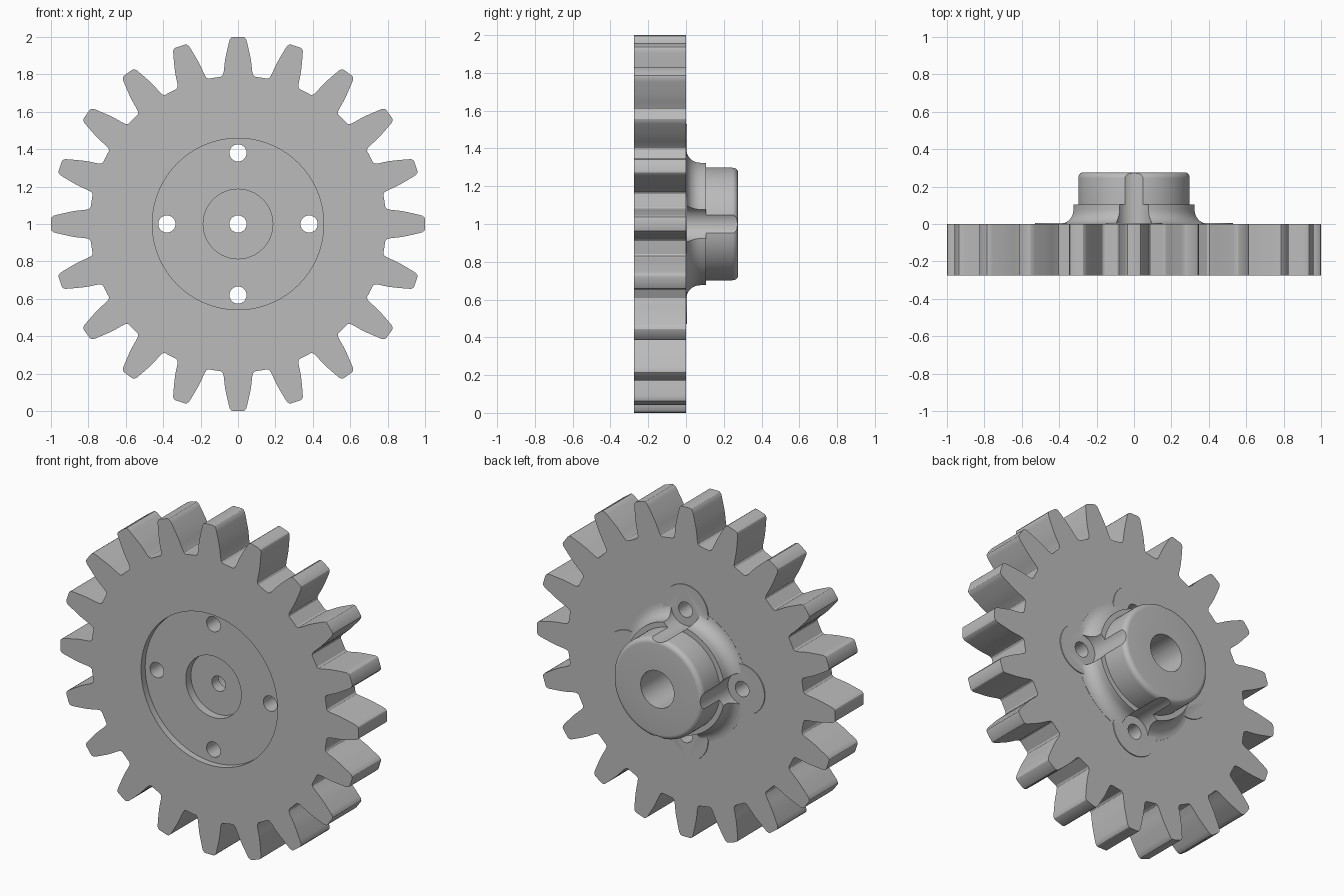
import bpy
import bmesh
from math import sin, cos, pi, radians
from mathutils import Matrix

if "Cube" in bpy.data.objects:
    bpy.data.objects.remove(bpy.data.objects["Cube"])

TEETH = 20
FRONT, BACK = -0.275, 0.275   # extents along the axle
HOLE_RING = 0.38              # distance of the screw holes from the axle

grey = bpy.data.materials.new("grey plastic")
grey.use_nodes = True
grey.diffuse_color = (0.5, 0.5, 0.5, 1)
grey.node_tree.nodes["Principled BSDF"].inputs["Base Color"].default_value = (0.5, 0.5, 0.5, 1)


def finish(bm, name):
    """Turn a bmesh into an object."""
    bmesh.ops.recalc_face_normals(bm, faces=bm.faces)
    mesh = bpy.data.meshes.new(name)
    bm.to_mesh(mesh)
    bm.free()
    mesh.materials.append(grey)
    obj = bpy.data.objects.new(name, mesh)
    bpy.context.collection.objects.link(obj)
    return obj


def disc(name, r, z0, z1, x=0, y=0, r_top=None, sides=64):
    """Cylinder or tapered disc between two heights on the axle."""
    bm = bmesh.new()
    bmesh.ops.create_cone(bm, cap_ends=True, segments=sides, radius1=r,
                          radius2=r if r_top is None else r_top, depth=z1 - z0,
                          matrix=Matrix.Translation((x, y, (z0 + z1) / 2)))
    return finish(bm, name)


def revolve(name, profile, sides=96):
    """Spin a (radius, height) profile around the axle."""
    bm = bmesh.new()
    verts = [bm.verts.new((r, 0, z)) for r, z in profile]
    edges = [bm.edges.new(pair) for pair in zip(verts, verts[1:])]
    bmesh.ops.spin(bm, geom=verts + edges, cent=(0, 0, 0), axis=(0, 0, 1),
                   angle=2 * pi, steps=sides)
    bmesh.ops.remove_doubles(bm, verts=bm.verts, dist=1e-5)
    return finish(bm, name)


def combine(target, tool, operation):
    """Apply a boolean and delete the tool."""
    mod = target.modifiers.new("boolean", "BOOLEAN")
    mod.operation, mod.object, mod.solver = operation, tool, "EXACT"
    bpy.context.view_layer.objects.active = target
    bpy.ops.object.modifier_apply(modifier=mod.name)
    bpy.data.objects.remove(tool)


# Toothed wheel: one half-flank, mirrored and repeated
flank = [(0.793, 0.090), (0.800, 0.081), (0.82, 0.076), (0.85, 0.073), (0.88, 0.069),
         (0.91, 0.063), (0.94, 0.056), (0.97, 0.049), (0.987, 0.044), (0.997, 0.036),
         (1.0, 0.027)]
tooth = [(r, -w) for r, w in flank] + [(r, w) for r, w in reversed(flank)]
bm = bmesh.new()
outline = []
for i in range(TEETH):
    a = 2 * pi * i / TEETH
    for r, w in tooth:
        t = a + w / r
        outline.append(bm.verts.new((r * cos(t), r * sin(t), FRONT)))
face = bm.faces.new(outline)
top = bmesh.ops.extrude_face_region(bm, geom=[face])["geom"]
bmesh.ops.translate(bm, vec=(0, 0, -FRONT),
                    verts=[v for v in top if isinstance(v, bmesh.types.BMVert)])
gear = finish(bm, "gear_wheel")

# Hub with flared base collar and rounded rear rim
hub_r, collar_r, flare, rim = 0.302, 0.333, 0.077, 0.03
profile = [(0, -0.05), (collar_r + flare, -0.05)]
for k in range(9):
    t = radians(90 * k / 8)
    profile.append((collar_r + flare * (1 - sin(t)), 0.001 + flare * (1 - cos(t))))
profile += [(collar_r, 0.105), (hub_r, 0.105)]
for k in range(7):
    t = radians(90 * k / 6)
    profile.append((hub_r - rim * (1 - cos(t)), BACK - rim * (1 - sin(t))))
profile.append((0, BACK))
hub = revolve("hub", profile)

# Screw head clearances scooped out of the hub
spots = [(HOLE_RING * cos(k * pi / 2), HOLE_RING * sin(k * pi / 2)) for k in range(4)]
for x, y in spots:
    combine(hub, disc("clearance", 0.095, 0.002, 0.4, x, y), "DIFFERENCE")
combine(gear, hub, "UNION")

# Thin pads around the screw holes
for x, y in spots:
    combine(gear, disc("pad", 0.155, -0.03, 0.005, x, y, r_top=0.15), "UNION")

# Front recesses, bore and through holes
combine(gear, disc("recess", 0.458, -0.4, -0.235, sides=96), "DIFFERENCE")
combine(gear, disc("inner_recess", 0.186, -0.4, -0.185), "DIFFERENCE")
combine(gear, disc("bore", 0.112, -0.12, 0.4), "DIFFERENCE")
for x, y in spots + [(0, 0)]:
    combine(gear, disc("hole", 0.046, -0.4, 0.4, x, y, sides=32), "DIFFERENCE")

# Stand upright with the axle running front to back
gear.data.transform(Matrix.Translation((0, 0, 1)) @ Matrix.Rotation(-pi / 2, 4, "X"))
gear.data.update()
bpy.ops.object.select_all(action="DESELECT")
gear.select_set(True)
bpy.context.view_layer.objects.active = gear
bpy.ops.object.shade_smooth_by_angle(angle=radians(30))
